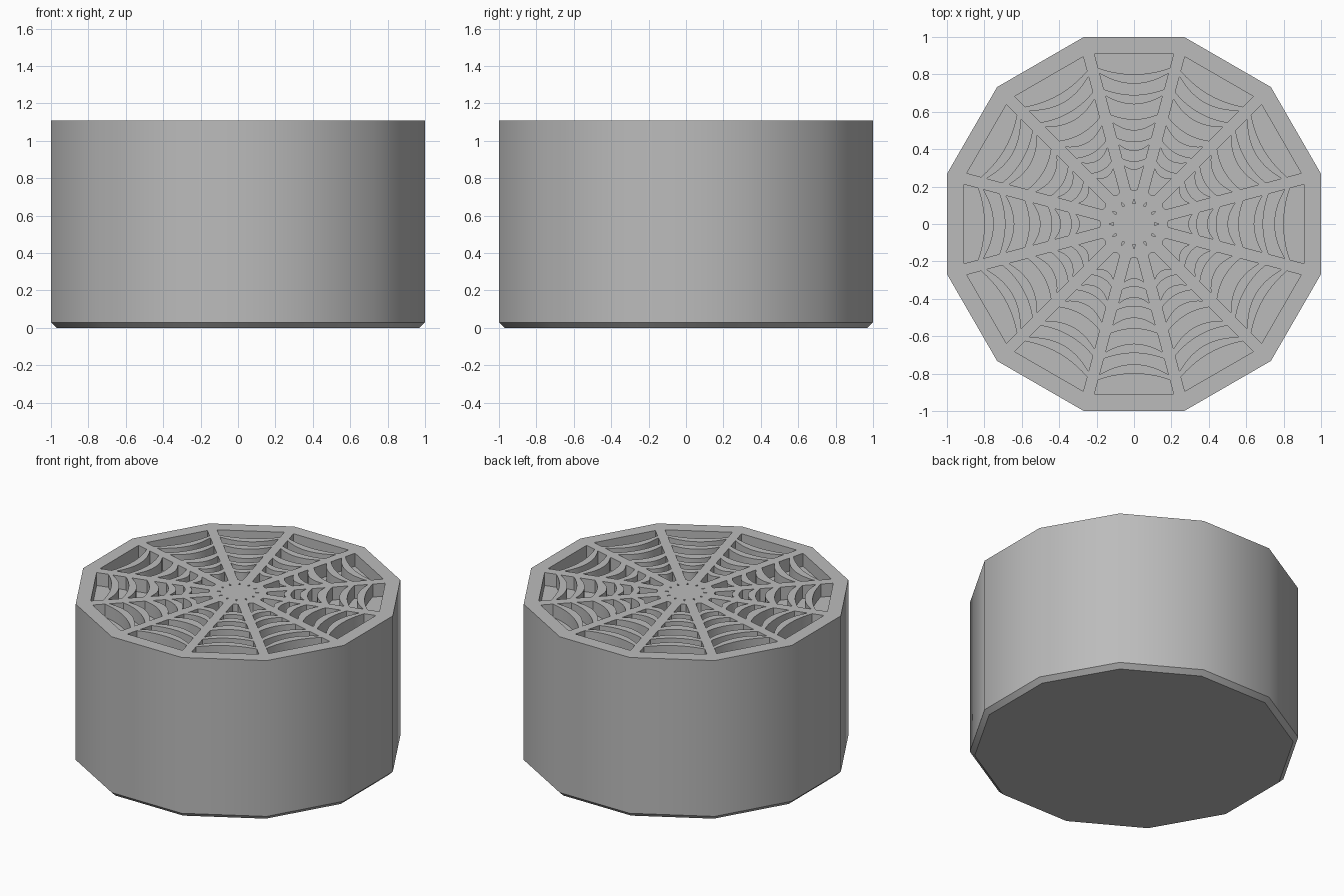
import bpy, bmesh, math
from mathutils import Matrix

SIDES = 12
HALF = math.pi / SIDES
HEIGHT, DEPTH, CHAMFER = 1.11, 0.09, 0.03
SPOKE = 0.032

old = bpy.data.objects.get("Cube")
if old:
    bpy.data.objects.remove(old, do_unlink=True)

grey = bpy.data.materials.new("plain_grey")
grey.use_nodes = True
colour = (0.5, 0.5, 0.5, 1)
grey.diffuse_color = colour
grey.node_tree.nodes["Principled BSDF"].inputs["Base Color"].default_value = colour


def make_object(name, bm):
    bmesh.ops.recalc_face_normals(bm, faces=bm.faces)
    mesh = bpy.data.meshes.new(name)
    bm.to_mesh(mesh)
    bm.free()
    mesh.materials.append(grey)
    obj = bpy.data.objects.new(name, mesh)
    bpy.context.collection.objects.link(obj)
    return obj


def add_prism(bm, outline, z0, z1, turn=0.0):
    """Upright prism from a flat outline, turned about the z axis."""
    rot = Matrix.Rotation(turn, 4, "Z")
    rings = [[bm.verts.new(rot @ Matrix.Translation((x, y, z)).translation)
              for x, y in outline] for z in (z0, z1)]
    n = len(outline)
    bm.faces.new(rings[0][::-1])
    bm.faces.new(rings[1])
    for i in range(n):
        j = (i + 1) % n
        bm.faces.new((rings[0][i], rings[0][j], rings[1][j], rings[1][i]))


def thread_edge(mid, sag, steps=10):
    """Sagging edge between two spokes, listed from left to right."""
    w = (mid + sag) * math.tan(HALF) - SPOKE
    steps = steps if sag else 1
    us = [2 * i / steps - 1 for i in range(steps + 1)]
    return [(u * w, mid + sag * u * u) for u in us]


# Twelve-sided body with a chamfered foot
bm = bmesh.new()
rings = []
for apothem, z in ((1 - CHAMFER, 0), (1, CHAMFER), (1, HEIGHT)):
    r = apothem / math.cos(HALF)
    rings.append([bm.verts.new((r * math.cos(HALF * (2 * i + 1)),
                                r * math.sin(HALF * (2 * i + 1)), z))
                  for i in range(SIDES)])
bm.faces.new(rings[0][::-1])
bm.faces.new(rings[-1])
for low, high in zip(rings, rings[1:]):
    for i in range(SIDES):
        j = (i + 1) % SIDES
        bm.faces.new((low[i], low[j], high[j], high[i]))
body = make_object("web_block", bm)

# Web cells: outer middle, outer sag, inner middle, inner sag
cells = [(0.91, 0, 0.80, 0.034),
         (0.75, 0.055, 0.69, 0.03),
         (0.64, 0.045, 0.56, 0.025),
         (0.50, 0.04, 0.44, 0.02),
         (0.39, 0.035, 0.335, 0.015),
         (0.29, 0.02, 0.18, 0.005)]
bm = bmesh.new()
for k in range(SIDES):
    turn = k * 2 * HALF
    for om, osag, im, isag in cells:
        outline = thread_edge(im, isag) + thread_edge(om, osag)[::-1]
        add_prism(bm, outline, HEIGHT - DEPTH, HEIGHT + 0.1, turn)
    # Tiny slits around the hub
    add_prism(bm, [(-0.007, 0.11), (0.007, 0.11), (0, 0.135)],
              HEIGHT - DEPTH, HEIGHT + 0.1, turn)
cutter = make_object("web_cutter", bm)
cutter.hide_render = True

# Cut the recesses into the top
cut = body.modifiers.new("web_recesses", "BOOLEAN")
cut.operation = "DIFFERENCE"
cut.solver = "EXACT"
cut.object = cutter
bpy.ops.object.select_all(action="DESELECT")
body.select_set(True)
bpy.context.view_layer.objects.active = body
bpy.ops.object.modifier_apply(modifier=cut.name)
bpy.data.objects.remove(cutter, do_unlink=True)

# Soft sides, crisp rims
bpy.ops.object.shade_smooth_by_angle(angle=math.radians(35))
